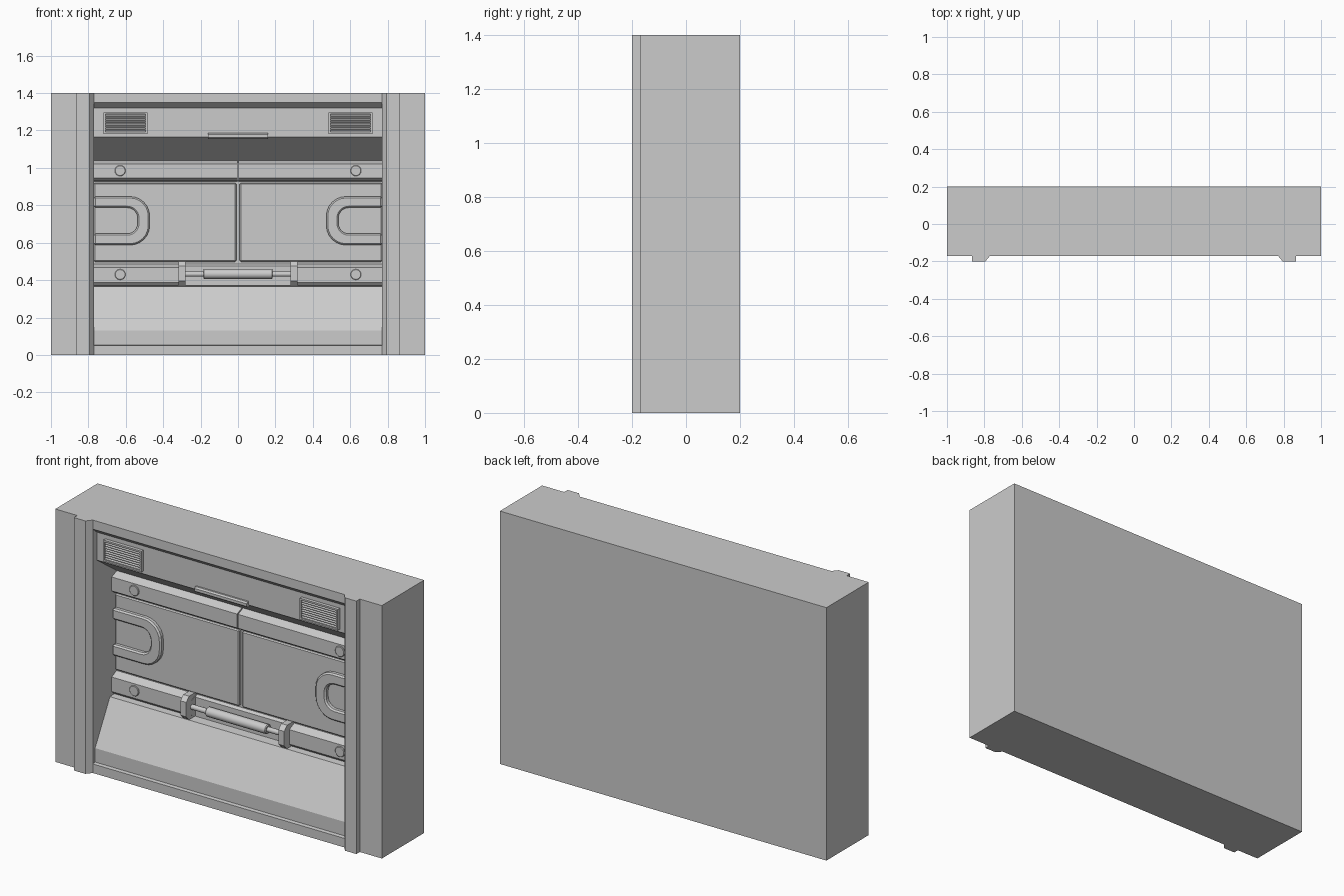
import bpy, bmesh, math
from mathutils import Vector

if "Cube" in bpy.data.objects:
    bpy.data.objects.remove(bpy.data.objects["Cube"])


def prism(name, pts, axis, a, b, bevel=0):
    """Extrude a 2D profile along an axis: X uses (y,z), Y uses (x,z), Z uses (x,y)."""
    def place(p, t):
        return {'X': (t, p[0], p[1]), 'Y': (p[0], t, p[1]), 'Z': (p[0], p[1], t)}[axis]
    bm = bmesh.new()
    face = bm.faces.new([bm.verts.new(place(p, a)) for p in pts])
    res = bmesh.ops.extrude_face_region(bm, geom=[face], use_keep_orig=True)
    shift = Vector(place((0, 0), b - a))
    bmesh.ops.translate(bm, vec=shift,
                        verts=[v for v in res['geom'] if isinstance(v, bmesh.types.BMVert)])
    bmesh.ops.recalc_face_normals(bm, faces=bm.faces)
    me = bpy.data.meshes.new(name)
    bm.to_mesh(me)
    bm.free()
    ob = bpy.data.objects.new(name, me)
    bpy.context.collection.objects.link(ob)
    if bevel:
        m = ob.modifiers.new("bevel", 'BEVEL')
        m.width, m.segments, m.limit_method = bevel, 1, 'ANGLE'
        m.angle_limit = math.radians(50)
    return ob


def box(name, x0, x1, y0, y1, z0, z1, bevel=0):
    return prism(name, [(y0, z0), (y1, z0), (y1, z1), (y0, z1)], 'X', x0, x1, bevel)


def circle(cx, cy, r, n):
    return [(cx + r * math.cos(math.tau * i / n), cy + r * math.sin(math.tau * i / n)) for i in range(n)]


def smooth(ob):
    bpy.context.view_layer.objects.active = ob
    ob.select_set(True)
    bpy.ops.object.shade_smooth_by_angle(angle=math.radians(40))
    ob.select_set(False)


def u_end(r, x_end, z0, z1, n=6):
    """Open rounded end of a U, from the upper side to the lower side."""
    pts = [(0.77, z1)]
    for cz, start in ((z1 - r, 90), (z0 + r, 180)):
        for i in range(n + 1):
            t = math.radians(start + 90 * i / n)
            pts.append((x_end + r + r * math.cos(t), cz + r * math.sin(t)))
    return pts + [(0.77, z0)]


# Main wall section: kick lip, sloped base, recess, overhang, lintel
wall = [(-0.17, 0), (-0.17, 0.05), (-0.15, 0.053), (-0.15, 0.13), (-0.02, 0.365), (0.04, 0.37),
        (0.04, 1.04), (-0.135, 1.165), (-0.135, 1.32), (-0.17, 1.35), (-0.17, 1.4),
        (0.2, 1.4), (0.2, 0)]
prism("wall_body", wall, 'X', -0.77, 0.77)

# Rail profiles (y, z)
upper_rail = [(0.05, 0.925), (0.015, 0.93), (-0.005, 0.945), (-0.005, 1.022), (0.04, 1.04), (0.05, 1.04)]
lower_rail = [(0.05, 0.37), (0.01, 0.372), (-0.005, 0.388), (-0.005, 0.468), (0.035, 0.487), (0.05, 0.487)]
octagon = [(-0.05, 0.395), (-0.025, 0.37), (0.045, 0.37), (0.045, 0.5), (-0.025, 0.5), (-0.05, 0.475)]
u_shape = u_end(0.105, 0.472, 0.587, 0.847) + u_end(0.055, 0.537, 0.648, 0.787)[::-1]

for s, side in ((-1, "left"), (1, "right")):
    # Side columns with raised strip
    column = [(0.77, -0.17), (0.795, -0.2), (0.865, -0.2), (0.865, -0.17), (1, -0.17), (1, 0.2), (0.77, 0.2)]
    prism(side + "_column", [(s * x, y) for x, y in column], 'Z', 0, 1.4)

    # Rails and middle panels
    prism(side + "_upper_rail", upper_rail, 'X', s * 0.003, s * 0.77)
    prism(side + "_lower_rail", lower_rail, 'X', s * 0.28, s * 0.77)
    box(side + "_panel", s * 0.009, s * 0.77, 0.022, 0.05, 0.498, 0.92, 0.006)

    # Raised U-shaped stamping
    prism(side + "_u_stamping", [(s * x, z) for x, z in u_shape], 'Y', -0.003, 0.03, 0.008)

    # Round bolts on both rails
    for z, level in ((0.985, "upper"), (0.43, "lower")):
        bolt = prism(f"{side}_{level}_bolt", circle(s * 0.63, z, 0.029, 16), 'Y', -0.012, 0.01, 0.003)
        smooth(bolt)

    # Rod bracket
    prism(side + "_bracket", octagon, 'X', s * 0.282, s * 0.318)

    # Vent frame and slats
    x0, x1 = sorted((s * 0.485, s * 0.718))
    box(side + "_vent_top", x0, x1, -0.153, -0.13, 1.288, 1.297)
    box(side + "_vent_bottom", x0, x1, -0.153, -0.13, 1.18, 1.189)
    for k, xa in enumerate((x0, x1 - 0.009)):
        box(f"{side}_vent_side_{k}", xa, xa + 0.009, -0.153, -0.13, 1.189, 1.288)
    for i in range(8):
        z = 1.190 + i * 0.0122
        prism(f"{side}_vent_slat_{i}", [(-0.151, z), (-0.151, z + 0.003), (-0.132, z + 0.011), (-0.132, z + 0.008)],
              'X', x0 + 0.009, x1 - 0.009)

# Recessed rail section behind the rod
prism("rail_recess", [(0.05, 0.37), (0.028, 0.37), (0.028, 0.475), (0.04, 0.487), (0.05, 0.487)], 'X', -0.285, 0.285)

# Locking rod
smooth(prism("rod", circle(0, 0.432, 0.014, 16), 'X', -0.285, 0.285))
smooth(prism("rod_sleeve", circle(0, 0.432, 0.026, 16), 'X', -0.185, 0.185, 0.004))

# Latch under the overhang
latch = [(-0.12, 1.155), (-0.142, 1.155), (-0.152, 1.163), (-0.152, 1.178), (-0.145, 1.186), (-0.12, 1.186)]
prism("latch", latch, 'X', -0.16, 0.16)
